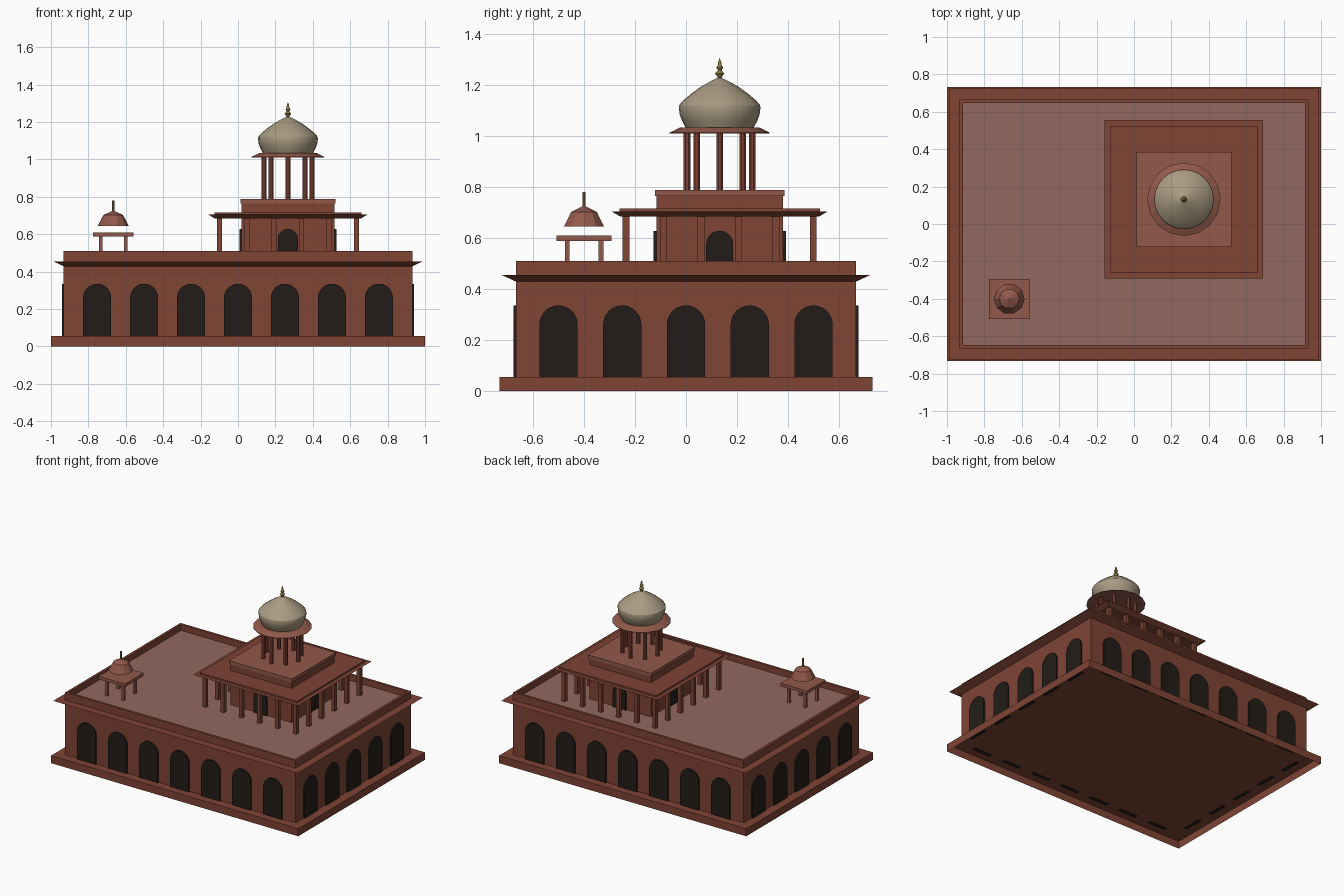
import bpy, bmesh
from math import pi, cos, sin, radians
from mathutils import Matrix

if "Cube" in bpy.data.objects:
    bpy.data.objects.remove(bpy.data.objects["Cube"])


def material(name, r, g, b):
    m = bpy.data.materials.new(name)
    m.diffuse_color = (r, g, b, 1)
    m.use_nodes = True
    m.node_tree.nodes["Principled BSDF"].inputs["Base Color"].default_value = m.diffuse_color
    return m


STONE = material("red_sandstone", 0.215, 0.058, 0.036)
LIGHT = material("pale_sandstone", 0.29, 0.10, 0.07)
ROOF = material("roof_stone", 0.29, 0.14, 0.115)
DARK = material("arch_shadow", 0.016, 0.012, 0.009)
DOME = material("dome_stone", 0.40, 0.33, 0.225)
GOLD = material("brass", 0.30, 0.20, 0.06)


def finish(name, bm, mat, smooth=False):
    bmesh.ops.recalc_face_normals(bm, faces=bm.faces)
    mesh = bpy.data.meshes.new(name)
    bm.to_mesh(mesh)
    bm.free()
    mesh.materials.append(mat)
    ob = bpy.data.objects.new(name, mesh)
    bpy.context.collection.objects.link(ob)
    if smooth:
        bpy.ops.object.select_all(action='DESELECT')
        bpy.context.view_layer.objects.active = ob
        ob.select_set(True)
        bpy.ops.object.shade_smooth_by_angle(angle=radians(30))
    return ob


def slab(name, cx, cy, hx, hy, z0, z1, mat, flare=0.0, open_base=False):
    """Box given by half sizes; flare widens the top edge."""
    bm = bmesh.new()
    bmesh.ops.create_cube(bm, size=2)
    for v in bm.verts:
        f = flare if v.co.z > 0 else 0
        v.co = (cx + v.co.x * (hx + f), cy + v.co.y * (hy + f), z1 if v.co.z > 0 else z0)
    if open_base:
        base = [f for f in bm.faces if all(abs(v.co.z - z0) < 1e-5 for v in f.verts)]
        bmesh.ops.delete(bm, geom=base, context='FACES_ONLY')
    return finish(name, bm, mat)


def lathe(name, cx, cy, profile, sides, mat, smooth=False):
    """Closed turned solid from (radius, z) points."""
    bm = bmesh.new()
    rings = []
    for r, z in profile:
        if r == 0:
            rings.append([bm.verts.new((cx, cy, z))])
        else:
            rings.append([bm.verts.new((cx + r * cos(2 * pi * i / sides),
                                        cy + r * sin(2 * pi * i / sides), z)) for i in range(sides)])
    for a, b in zip(rings, rings[1:]):
        for i in range(sides):
            j = (i + 1) % sides
            bm.faces.new([a[i], a[j]] + ([b[0]] if len(b) == 1 else [b[j], b[i]]))
    for ring in (rings[0], rings[-1]):
        if len(ring) > 1:
            bm.faces.new(ring)
    return finish(name, bm, mat, smooth)


def posts(name, points, r, z0, z1, mat, sides=8):
    """Upright posts; four sides gives square posts of half width r."""
    bm = bmesh.new()
    rad = r * 2 ** 0.5 if sides == 4 else r
    for x, y in points:
        place = Matrix.Translation((x, y, (z0 + z1) / 2)) @ Matrix.Rotation(pi / sides, 4, 'Z')
        flat = bmesh.ops.create_cone(bm, cap_ends=True, segments=sides, radius1=rad, radius2=rad, depth=z1 - z0)
        if sides == 4 and abs(abs(flat["verts"][0].co.x) - abs(flat["verts"][0].co.y)) < 1e-4:
            place = Matrix.Translation((x, y, (z0 + z1) / 2))
        bmesh.ops.transform(bm, matrix=place, verts=flat["verts"])
    return finish(name, bm, mat, sides > 4)


def arches(name, cx, cy, wall, turns, count, step, r, z0, spring, mat):
    """Row of round-headed panels standing proud of a wall, turned by quarter turns."""
    bm = bmesh.new()
    for k in turns:
        rot = Matrix.Translation((cx, cy, 0)) @ Matrix.Rotation(k * pi / 2, 4, 'Z')
        for n in range(count):
            x = (n - (count - 1) / 2) * step
            pts = [(x - r, z0), (x + r, z0)]
            pts += [(x + r * cos(pi * i / 16), spring + r * sin(pi * i / 16)) for i in range(17)]
            front = [bm.verts.new(rot @ Matrix.Translation((px, -wall - 0.012, pz)).translation) for px, pz in pts]
            face = bm.faces.new(front)
            out = bmesh.ops.extrude_face_region(bm, geom=[face])["geom"]
            push = rot.to_3x3() @ Matrix.Translation((0, 0.03, 0)).translation
            bmesh.ops.translate(bm, vec=push, verts=[g for g in out if isinstance(g, bmesh.types.BMVert)])
    bmesh.ops.remove_doubles(bm, verts=bm.verts, dist=1e-5)
    return finish(name, bm, mat)


# Lower hall with hollow plinth, eave and parapet
slab("plinth", 0, 0, 1.0, 0.732, 0, 0.055, STONE, open_base=True)
slab("hall", 0, 0, 0.932, 0.666, 0.055, 0.455, STONE, open_base=True)
slab("hall_eave", 0, 0, 0.93, 0.665, 0.428, 0.455, STONE, 0.059)
slab("roof_terrace", 0, 0, 0.915, 0.65, 0.45, 0.466, ROOF)
for s, side in ((-1, "a"), (1, "b")):
    slab("parapet_long_" + side, 0, s * 0.657, 0.932, 0.009, 0.455, 0.51, STONE)
    slab("parapet_short_" + side, s * 0.923, 0, 0.009, 0.648, 0.455, 0.51, STONE)
arches("long_side_arches", 0, 0, 0.665, (0, 2), 7, 0.251, 0.075, 0.054, 0.26, DARK)
arches("short_side_arches", 0, 0, 0.93, (1, 3), 5, 0.25, 0.075, 0.054, 0.26, DARK)

# Upper pavilion with surrounding colonnade
PX, PY = 0.267, 0.132
slab("pavilion_body", PX, PY, 0.248, 0.248, 0.46, 0.765, STONE)
slab("pavilion_eave", PX, PY, 0.39, 0.39, 0.684, 0.704, STONE, 0.034)
slab("pavilion_eave_cap", PX, PY, 0.393, 0.393, 0.70, 0.716, STONE)
slab("pavilion_top_slab", PX, PY, 0.254, 0.254, 0.764, 0.788, LIGHT)
arches("pavilion_arches", PX, PY, 0.248, (0, 1, 2, 3), 1, 0, 0.053, 0.46, 0.575, DARK)
grid = [(-1 + 2 * i / 5) * 0.367 for i in range(6)]
edge = [(PX + x, PY + y) for x in grid for y in grid if max(abs(x), abs(y)) > 0.36]
posts("pavilion_columns", edge, 0.0135, 0.465, 0.69, STONE, 4)

# Domed kiosk on the pavilion
ring = [(PX + 0.128 * cos(i * pi / 4), PY + 0.128 * sin(i * pi / 4)) for i in range(8)]
posts("kiosk_columns", ring, 0.014, 0.78, 1.015, STONE)
lathe("kiosk_eave", PX, PY, [(0.196, 1.01), (0.196, 1.013), (0.155, 1.033)], 16, LIGHT)
lathe("main_dome", PX, PY, [(0.132, 1.03), (0.148, 1.06), (0.157, 1.085), (0.16, 1.11), (0.158, 1.122),
                            (0.142, 1.14), (0.112, 1.165), (0.078, 1.19), (0.04, 1.212), (0.012, 1.226),
                            (0, 1.23)], 24, DOME, True)
lathe("main_finial", PX, PY, [(0.012, 1.22), (0.008, 1.23), (0.018, 1.245), (0.007, 1.257), (0.013, 1.268),
                              (0.007, 1.28), (0.006, 1.29), (0, 1.306)], 12, GOLD, True)

# Small corner kiosk
KX, KY = -0.667, -0.4
posts("small_kiosk_posts", [(KX + a * 0.066, KY + b * 0.066) for a in (-1, 1) for b in (-1, 1)],
      0.0095, 0.465, 0.59, LIGHT, 4)
slab("small_kiosk_slab", KX, KY, 0.107, 0.107, 0.588, 0.61, LIGHT)
lathe("small_kiosk_dome", KX, KY, [(0.082, 0.645), (0.053, 0.702), (0, 0.727)], 10, LIGHT)
lathe("small_kiosk_spire", KX, KY, [(0.006, 0.71), (0.006, 0.78)], 8, GOLD)
